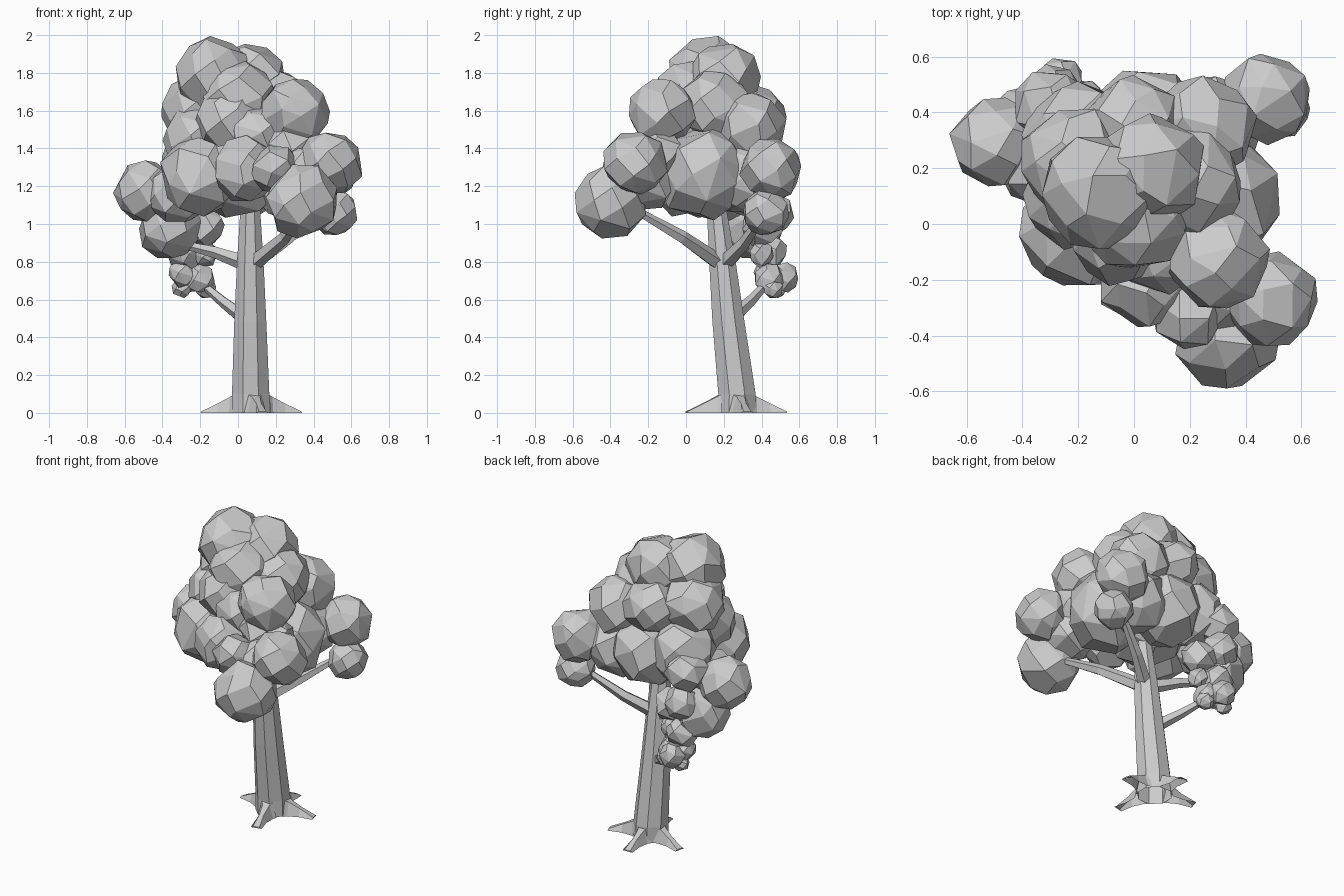
import bpy, bmesh, math, random
from mathutils import Vector

if "Cube" in bpy.data.objects:
    bpy.data.objects.remove(bpy.data.objects["Cube"])

random.seed(7)


def finish(name, bm):
    bmesh.ops.recalc_face_normals(bm, faces=bm.faces[:])
    mesh = bpy.data.meshes.new(name)
    bm.to_mesh(mesh)
    bm.free()
    obj = bpy.data.objects.new(name, mesh)
    bpy.context.collection.objects.link(obj)
    return obj


def bridge(bm, rings, skip=()):
    for a, b in zip(rings, rings[1:]):
        for k in range(len(a)):
            if k not in skip:
                n = (k + 1) % len(a)
                bm.faces.new((a[k], a[n], b[n], b[k]))


def limb(name, path, sides, level=False):
    """Faceted tapering tube through (x, y, z, radius) stations, open at the start."""
    bm = bmesh.new()
    pts = [Vector(p[:3]) for p in path]
    rings = []
    for i, p in enumerate(pts):
        d = pts[min(i + 1, len(pts) - 1)] - pts[max(i - 1, 0)]
        d = Vector((0, 0, 1)) if level else d.normalized()
        u = d.cross(Vector((0, 1, 0)) if level else Vector((0, 0, 1))).normalized()
        v = d.cross(u)
        ring = []
        for k in range(sides):
            a = math.tau * (k + 0.5) / sides
            ring.append(bm.verts.new(p + path[i][3] * (u * math.cos(a) + v * math.sin(a))))
        rings.append(ring)
    bridge(bm, rings)
    bm.faces.new(rings[-1])
    return finish(name, bm)


def root(name, angle, length):
    """Hollow wedge running from the trunk foot down to the ground."""
    bm = bmesh.new()
    c, s = math.cos(angle), math.sin(angle)
    stations = [(0.09, 0.06, 0.035, 0.095), (0.11, 0.045, 0.022, 0.085),
                (0.18, 0.03, 0.014, 0.05), (length, 0.035, 0.02, 0.008)]
    rings = []
    for r, w, t, h in stations:
        ring = []
        for side, z in ((-w, 0), (w, 0), (t, h), (-t, h)):
            ring.append(bm.verts.new((0.07 + c * r - s * side, 0.265 + s * r + c * side, z)))
        rings.append(ring)
    bridge(bm, rings, skip=(0,))
    bm.faces.new(rings[-1])
    return finish(name, bm)


def leaf_clump(name, x, y, z, r, points=30):
    """Irregular faceted ball: hull of jittered points, near-flat facets merged."""
    bm = bmesh.new()
    spin = random.uniform(0, math.tau)
    for i in range(points):
        h = 1 - 2 * (i + 0.5) / points
        a = spin + i * 2.39996 + random.uniform(-0.2, 0.2)
        q = math.sqrt(1 - h * h)
        d = Vector((q * math.cos(a), q * math.sin(a), h)).normalized()
        bm.verts.new(Vector((x, y, z)) + d * r * random.uniform(0.99, 1.1))
    bmesh.ops.convex_hull(bm, input=bm.verts[:])
    bmesh.ops.dissolve_limit(bm, angle_limit=math.radians(15),
                             verts=bm.verts[:], edges=bm.edges[:])
    return finish(name, bm)


# Trunk, leaning slightly towards the front as it rises
limb("trunk", [(0.067, 0.27, 0, 0.108), (0.067, 0.27, 0.1, 0.107), (0.065, 0.225, 0.48, 0.092),
               (0.065, 0.195, 0.78, 0.077), (0.065, 0.16, 1.1, 0.055)], 8, level=True)

# Four spreading roots
for i, deg in enumerate((13, 93, 165, -77)):
    root(f"root_{i + 1}", math.radians(deg), 0.268)

# Branches
limb("branch_front_right", [(0.08, 0.18, 0.79, 0.045), (0.25, -0.02, 0.93, 0.035),
                            (0.36, -0.28, 1.08, 0.02)], 5)
limb("branch_back_right", [(0.08, 0.2, 0.79, 0.045), (0.24, 0.31, 0.9, 0.034),
                           (0.45, 0.42, 1.06, 0.02)], 5)
limb("branch_left", [(0.05, 0.2, 0.79, 0.045), (-0.12, 0.27, 0.85, 0.032),
                     (-0.33, 0.34, 0.9, 0.018)], 5)
limb("branch_low_left", [(0.04, 0.24, 0.5, 0.04), (-0.08, 0.34, 0.59, 0.03),
                         (-0.22, 0.45, 0.71, 0.018)], 5)

# Leaf clumps: x, y, z, radius by region of the crown
crown = {
    "leaf_top": [(-0.13, 0.12, 1.785, 0.205), (0.06, 0.2, 1.76, 0.19), (0.0, 0.02, 1.68, 0.19)],
    "leaf_upper": [(0.3, -0.13, 1.59, 0.175), (-0.05, -0.03, 1.54, 0.18), (-0.21, 0.22, 1.6, 0.195),
                   (0.25, 0.34, 1.51, 0.185), (0, 0.35, 1.57, 0.17), (0.2, 0.15, 1.62, 0.19),
                   (-0.22, 0.1, 1.45, 0.18), (0.1, -0.05, 1.45, 0.19)],
    "leaf_middle": [(-0.2, -0.02, 1.26, 0.21), (0.04, -0.2, 1.29, 0.17), (0.28, 0.09, 1.27, 0.24),
                    (0.04, 0.34, 1.26, 0.22), (-0.2, 0.31, 1.32, 0.2), (0.25, 0.32, 1.25, 0.2),
                    (0, 0.1, 1.32, 0.28)],
    "leaf_front_right": [(0.34, -0.4, 1.12, 0.19), (0.49, -0.27, 1.32, 0.165)],
    "leaf_back_right": [(0.47, 0.45, 1.29, 0.16), (0.51, 0.42, 1.06, 0.12)],
    "leaf_left": [(-0.49, 0.29, 1.17, 0.16), (-0.36, 0.34, 0.98, 0.165), (-0.33, 0.23, 1.16, 0.16)],
}
for region, clumps in crown.items():
    for i, c in enumerate(clumps):
        leaf_clump(f"{region}_{i + 1}", *c)

# Smaller clumps filling gaps and hanging over the low branch
small = [(0.2, -0.32, 1.29, 0.13), (0.28, -0.15, 1.42, 0.13), (0.36, -0.14, 1.37, 0.13),
         (0.33, -0.22, 1.24, 0.17), (-0.29, 0.46, 1.05, 0.11), (-0.18, 0.4, 0.99, 0.11),
         (-0.28, 0.44, 0.85, 0.1), (-0.17, 0.4, 0.84, 0.065), (-0.29, 0.44, 0.74, 0.08),
         (-0.2, 0.44, 0.71, 0.08), (-0.26, 0.52, 0.72, 0.08), (-0.3, 0.48, 0.66, 0.05),
         (-0.17, 0.46, 0.66, 0.055), (-0.3, 0.42, 1.25, 0.13)]
for i, c in enumerate(small):
    leaf_clump(f"leaf_small_{i + 1}", *c, points=20)
